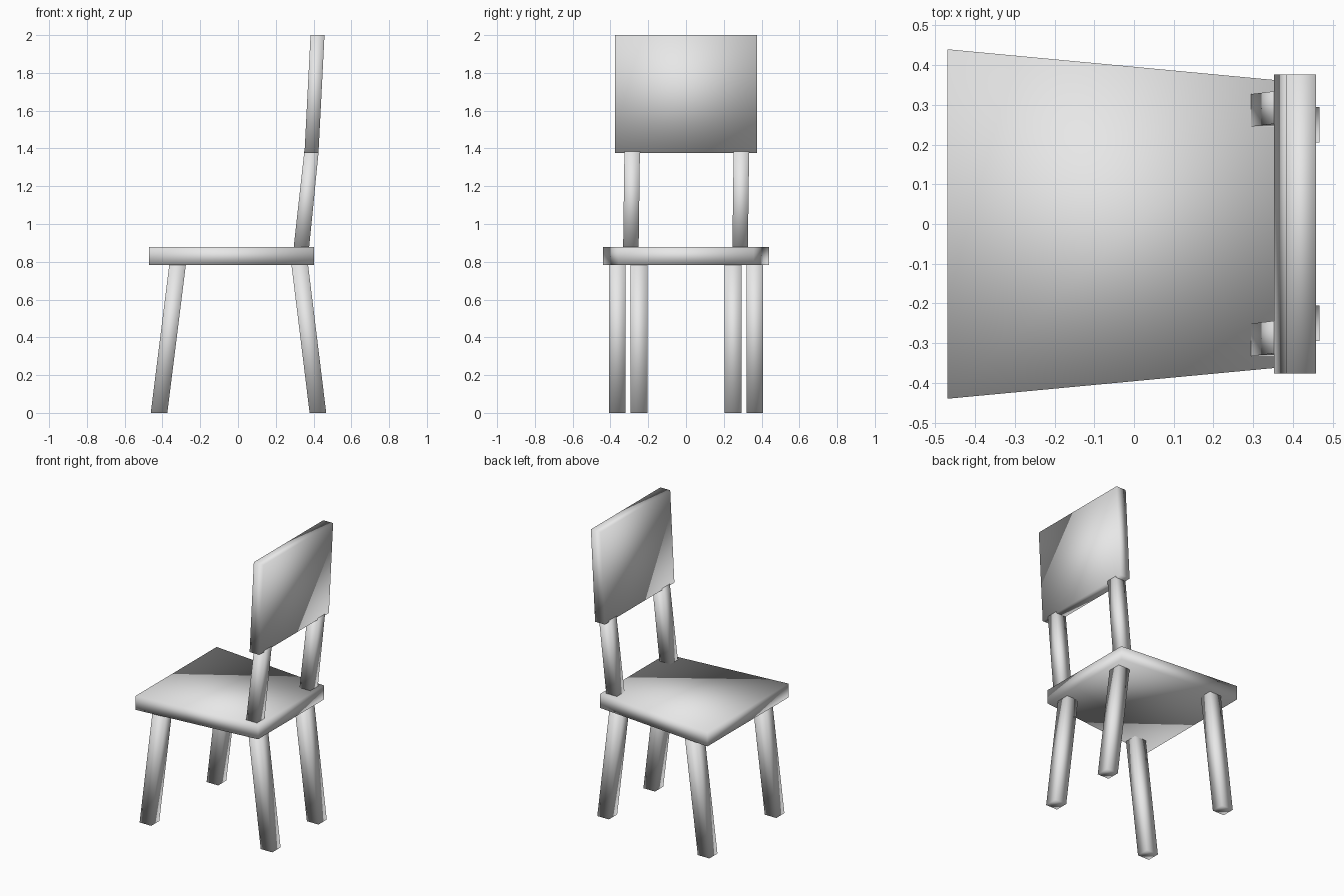
import bpy
import bmesh

default_cube = bpy.data.objects.get("Cube")
if default_cube:
    bpy.data.objects.remove(default_cube, do_unlink=True)

grey = bpy.data.materials.new("light_grey")
grey.use_nodes = True
colour = (0.8, 0.8, 0.8, 1)
grey.diffuse_color = colour
grey.node_tree.nodes["Principled BSDF"].inputs["Base Color"].default_value = colour


def loft(name, bottom, top):
    """Softly shaded block between two four-cornered outlines."""
    bm = bmesh.new()
    low, high = ([bm.verts.new(p) for p in ring] for ring in (bottom, top))
    bm.faces.new(low[::-1])
    bm.faces.new(high)
    for i in range(4):
        j = (i + 1) % 4
        bm.faces.new((low[i], low[j], high[j], high[i]))
    for face in bm.faces:
        face.smooth = True
    mesh = bpy.data.meshes.new(name)
    bm.to_mesh(mesh)
    bm.free()
    mesh.materials.append(grey)
    obj = bpy.data.objects.new(name, mesh)
    bpy.context.collection.objects.link(obj)
    return obj


def rect(x, y, z, hx, hy):
    return [(x + sx * hx, y + sy * hy, z)
            for sx, sy in ((-1, -1), (1, -1), (1, 1), (-1, 1))]


def seat_outline(z):
    return [(-0.47, -0.44, z), (0.403, -0.358, z), (0.403, 0.358, z), (-0.47, 0.44, z)]


# Tapered seat, wide at the sitting edge
loft("seat", seat_outline(0.783), seat_outline(0.878))

# Leaning backrest panel
loft("backrest", rect(0.389, 0, 1.375, 0.037, 0.377), rect(0.421, 0, 2.0, 0.037, 0.377))

# Splayed legs and backrest posts on both sides
for side, label in ((1, "far"), (-1, "near")):
    loft("front_leg_" + label, rect(-0.418, side * 0.363, 0, 0.044, 0.044),
         rect(-0.318, side * 0.363, 0.8, 0.044, 0.044))
    loft("back_leg_" + label, rect(0.423, side * 0.25, 0, 0.044, 0.045),
         rect(0.325, side * 0.25, 0.8, 0.044, 0.045))
    loft("back_post_" + label, rect(0.334, side * 0.289 - 0.003, 0.86, 0.041, 0.041),
         rect(0.389, side * 0.289 + 0.004, 1.385, 0.038, 0.041))
